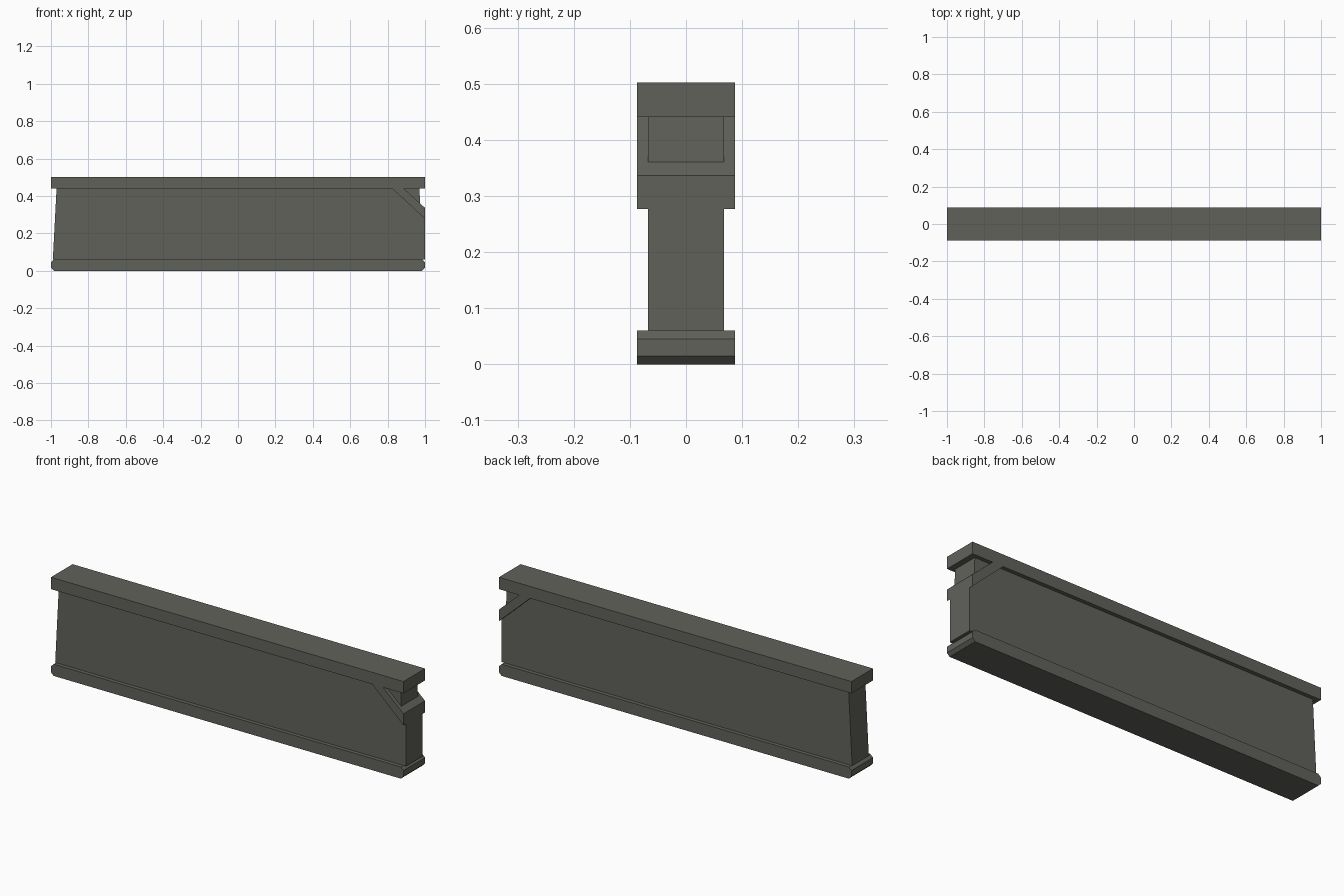
import bpy, bmesh

if "Cube" in bpy.data.objects:
    bpy.data.objects.remove(bpy.data.objects["Cube"])

# Dark olive grey used on every part
grey = bpy.data.materials.new("dark_grey")
grey.diffuse_color = (0.12, 0.12, 0.105, 1)
grey.use_nodes = True
grey.node_tree.nodes["Principled BSDF"].inputs["Base Color"].default_value = grey.diffuse_color


def extrude_profile(name, points, half_depth):
    """Solid from an x-z outline, extruded symmetrically along y."""
    bm = bmesh.new()
    face = bm.faces.new([bm.verts.new((x, -half_depth, z)) for x, z in points])
    ret = bmesh.ops.extrude_face_region(bm, geom=[face])
    verts = [v for v in ret["geom"] if isinstance(v, bmesh.types.BMVert)]
    bmesh.ops.translate(bm, verts=verts, vec=(0, 2 * half_depth, 0))
    bmesh.ops.recalc_face_normals(bm, faces=bm.faces[:])
    mesh = bpy.data.meshes.new(name)
    bm.to_mesh(mesh)
    bm.free()
    mesh.materials.append(grey)
    obj = bpy.data.objects.new(name, mesh)
    bpy.context.collection.objects.link(obj)
    return obj


WIDE, NARROW = 0.0875, 0.0675

# Top rail
extrude_profile("top_rail", [(-1, 0.441), (1, 0.441), (1, 0.502), (-1, 0.502)], WIDE)

# Base rail with chamfered ends
extrude_profile("base_rail", [
    (-0.985, 0), (0.985, 0), (1, 0.015), (1, 0.045),
    (0.985, 0.06), (-0.985, 0.06), (-1, 0.045), (-1, 0.015)], WIDE)

# Wall panel: leaning left end, right end stepped back above the brace
extrude_profile("wall_panel", [
    (-0.99, 0.06), (1, 0.06), (1, 0.30), (0.9735, 0.33),
    (0.9735, 0.362), (0.97, 0.441), (-0.97, 0.441)], NARROW)

# Diagonal corner brace
extrude_profile("corner_brace", [
    (0.823, 0.441), (1, 0.277), (1, 0.336), (0.885, 0.441)], WIDE)
